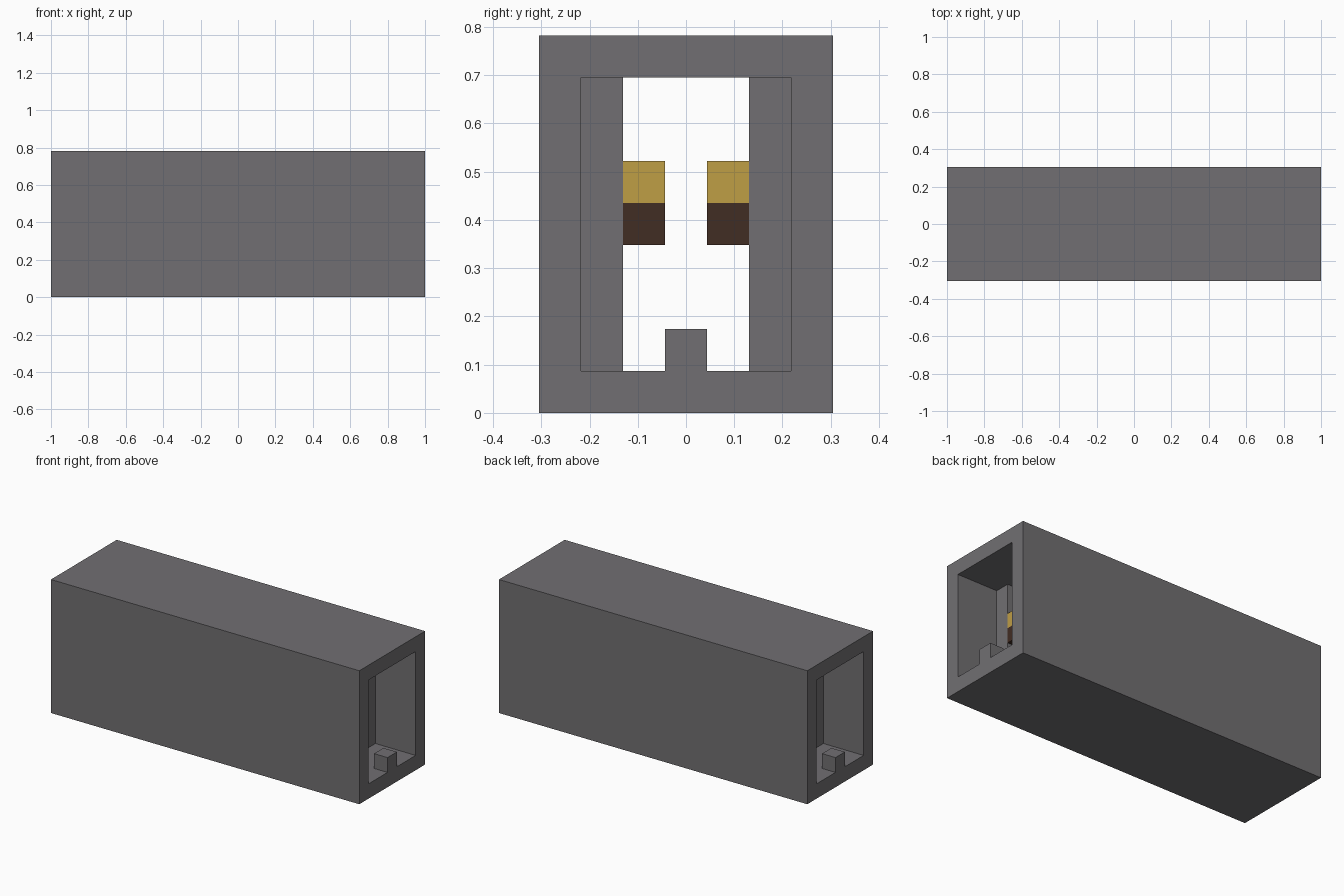
import bpy, bmesh
from mathutils import Vector

if "Cube" in bpy.data.objects:
    bpy.data.objects.remove(bpy.data.objects["Cube"], do_unlink=True)

U = 2 / 23                      # one block
LENGTH, WIDTH, HEIGHT = 23, 7, 9
END = LENGTH / 2
LOBBY = END - 3                 # where the inner side walls begin


def material(name, rgb):
    m = bpy.data.materials.new(name)
    m.use_nodes = True
    colour = (*rgb, 1)
    m.diffuse_color = colour
    m.node_tree.nodes["Principled BSDF"].inputs["Base Color"].default_value = colour
    return m


grey = material("stone_grey", (0.165, 0.159, 0.168))
gold = material("gold", (0.52, 0.342, 0.06))
brown = material("dark_brown", (0.053, 0.026, 0.017))


def prism(name, plan, z0, z1, mat, hidden=()):
    """Extrude a plan outline; drop faces whose normal lies along a hidden direction."""
    bm = bmesh.new()
    base = bm.faces.new([bm.verts.new((x * U, y * U, z0 * U)) for x, y in plan])
    top = bmesh.ops.extrude_face_region(bm, geom=[base], use_keep_orig=True)["geom"]
    verts = [v for v in top if isinstance(v, bmesh.types.BMVert)]
    bmesh.ops.translate(bm, verts=verts, vec=(0, 0, (z1 - z0) * U))
    bmesh.ops.recalc_face_normals(bm, faces=bm.faces)
    bm.normal_update()
    drop = [f for f in bm.faces if any(f.normal.dot(Vector(d)) > 0.9 for d in hidden)]
    bmesh.ops.delete(bm, geom=drop, context="FACES")
    mesh = bpy.data.meshes.new(name)
    bm.to_mesh(mesh)
    bm.free()
    mesh.materials.append(mat)
    ob = bpy.data.objects.new(name, mesh)
    bpy.context.collection.objects.link(ob)
    return ob


def rect(x0, x1, y0, y1):
    return [(x0, y0), (x1, y0), (x1, y1), (x0, y1)]


# Outer shell, hollowed by a passage that is wide at both ends and narrow between
shell = prism("shell", rect(-END, END, -WIDTH / 2, WIDTH / 2), 0, HEIGHT, grey)
quarter = [(END + 1, 2.5), (LOBBY, 2.5), (LOBBY, 1.5)]
half = quarter + [(-x, y) for x, y in reversed(quarter)]
passage = half + [(-x, -y) for x, y in half]
cutter = prism("passage_cutter", passage, 1, HEIGHT - 1, grey)
cutter.hide_render = True

cut = shell.modifiers.new("passage", "BOOLEAN")
cut.operation = "DIFFERENCE"
cut.solver = "EXACT"
cut.object = cutter
bpy.context.view_layer.objects.active = shell
bpy.ops.object.modifier_apply(modifier=cut.name)
bpy.data.objects.remove(cutter, do_unlink=True)

# Ledges along both inner walls: gold on top of dark brown
for side, s in (("left", 1), ("right", -1)):
    plan = rect(-LOBBY, LOBBY, *sorted((s * 0.5, s * 1.5)))
    prism(f"ledge_base_{side}", plan, 4, 5, brown, [(0, s, 0), (0, 0, 1)])
    prism(f"ledge_top_{side}", plan, 5, 6, gold, [(0, s, 0), (0, 0, -1)])

# Floor block in the doorway at each end
for side, s in (("left", 1), ("right", -1)):
    plan = rect(*sorted((s * END, s * (END - 1))), -0.5, 0.5)
    prism(f"floor_block_{side}", plan, 1, 2, grey, [(0, 0, -1)])
